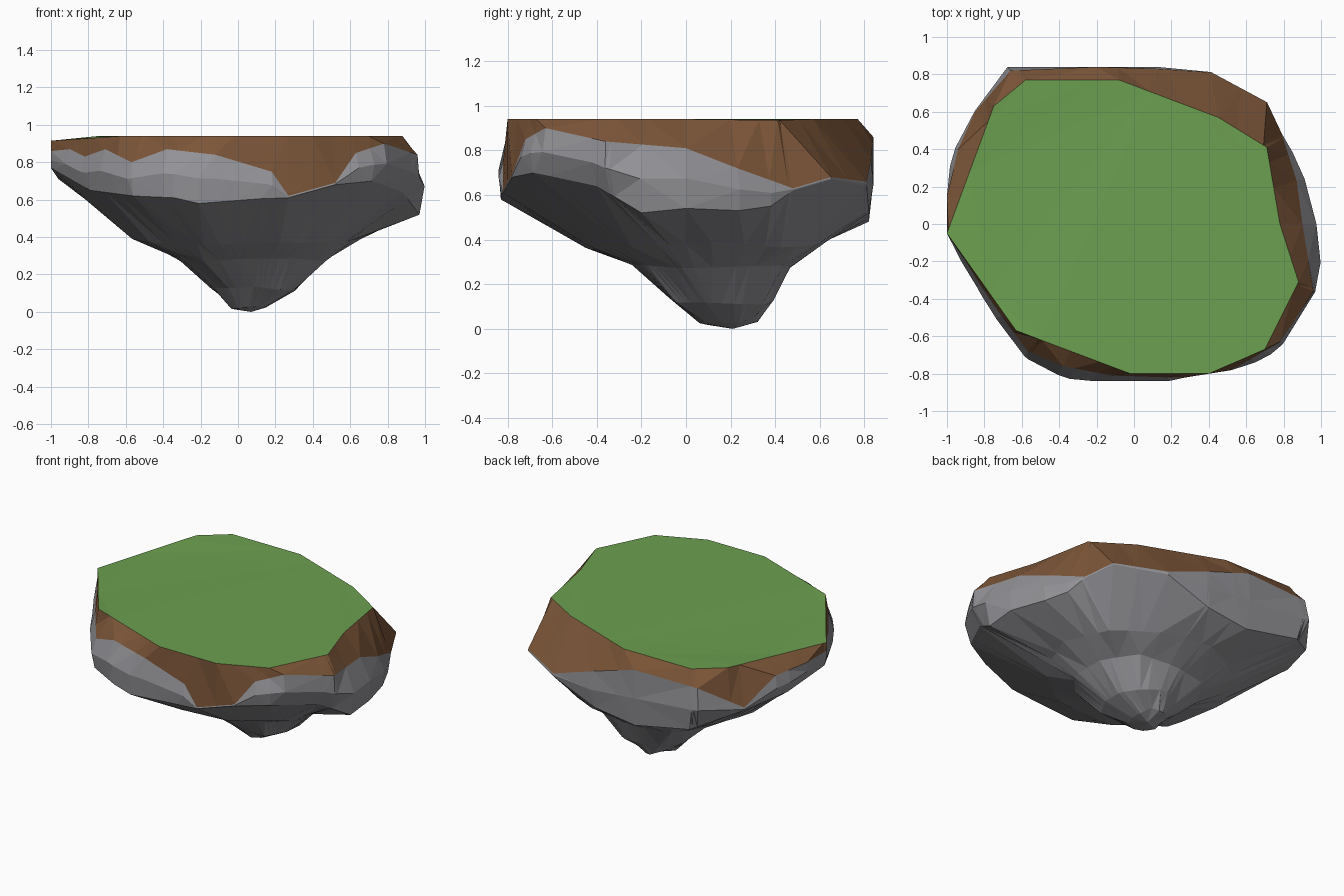
import bpy, bmesh, math, random

if "Cube" in bpy.data.objects:
    bpy.data.objects.remove(bpy.data.objects["Cube"])

random.seed(4)


def material(name, rgb):
    m = bpy.data.materials.new(name)
    m.diffuse_color = (*rgb, 1)
    m.use_nodes = True
    m.node_tree.nodes["Principled BSDF"].inputs["Base Color"].default_value = m.diffuse_color
    return m


grass = material("grass green", (0.15, 0.35, 0.08))
soil = material("soil brown", (0.20, 0.092, 0.04))
rock = material("rock grey", (0.29, 0.29, 0.31))

# Grass edge, lower edge of the soil, and crease where the sides turn under
top = [(-1, -.05, .915), (-.63, -.57, .94), (-.02, -.80, .94), (.40, -.80, .94),
       (.70, -.67, .94), (.88, -.31, .94), (.78, 0, .94), (.71, .41, .935),
       (.45, .57, .94), (-.08, .77, .94), (-.58, .77, .94), (-.75, .63, .94)]
border = [(-1, -.05, .86), (-.90, -.20, .87), (-.82, -.33, .83), (-.71, -.49, .87),
          (-.57, -.68, .80), (-.38, -.76, .87), (-.12, -.81, .84), (.18, -.82, .75),
          (.27, -.82, .62), (.52, -.78, .69), (.63, -.72, .85), (.78, -.63, .90),
          (.96, -.36, .84), (.90, 0, .81), (.87, .23, .72), (.79, .48, .63),
          (.71, .65, .68), (.41, .81, .66), (.12, .83, .76), (-.20, .84, .86),
          (-.66, .82, .85), (-.85, .60, .69), (-.94, .40, .85), (-1, .15, .86)]
crease = [(-1, -.03, .77), (-.79, -.37, .65), (-.56, -.71, .62), (-.34, -.82, .61),
          (-.21, -.83, .58), (.12, -.83, .605), (.27, -.82, .61), (.52, -.78, .68),
          (.72, -.68, .70), (.88, -.40, .64), (.97, -.20, .52), (.97, 0, .54),
          (.90, .24, .53), (.84, .38, .55), (.79, .48, .62), (.71, .65, .67),
          (.41, .81, .64), (.10, .82, .52), (-.20, .82, .48), (-.60, .82, .56),
          (-.85, .60, .67), (-.96, .30, .71)]

# Underside rings: height, x range, y range
under = [(.38, -.56, .65, -.43, .66), (.27, -.33, .46, -.24, .48),
         (.12, -.13, .31, -.08, .40), (.035, -.04, .15, .07, .32)]


def angle(p, c=(0, 0)):
    return math.atan2(p[1] - c[1], p[0] - c[0]) % math.tau


def sample(ring, a, c=(0, 0)):
    """Point of a closed ring in direction a from its centre c."""
    dx, dy = math.cos(a), math.sin(a)
    for p, q in zip(ring, ring[1:] + ring[:1]):
        span = (angle(q, c) - angle(p, c)) % math.tau
        if (a - angle(p, c)) % math.tau <= span + 1e-9:
            sp = dx * (p[1] - c[1]) - dy * (p[0] - c[0])
            sq = dx * (q[1] - c[1]) - dy * (q[0] - c[0])
            t = sp / (sp - sq) if abs(sp - sq) > 1e-9 else 0
            return tuple(u + (v - u) * t for u, v in zip(p, q))
    return ring[0]


def rough_ring(z, x0, x1, y0, y1, n=10):
    """Irregular polygon filling the given ranges."""
    cx, cy = (x0 + x1) / 2, (y0 + y1) / 2
    start = random.choice((0, math.pi / n))
    pts = []
    for i in range(n):
        a = start + math.tau * i / n
        k = random.uniform(.97, 1.1)
        pts.append((cx + (x1 - x0) / 2 * k * math.cos(a),
                    cy + (y1 - y0) / 2 * k * math.sin(a),
                    z + random.uniform(-.02, .02)))
    return pts, (cx, cy)


# Directions at which all rings get a vertex
angles = []
for a in sorted(angle(p) for p in top + border + crease):
    if not angles or a - angles[-1] > .012:
        angles.append(a)

loops = [[sample(r, a) for a in angles] for r in (top, border, crease)]
# Slight bulge of the rock band between soil and crease
bulge = []
for b, c in zip(loops[1], loops[2]):
    k = 1 + .16 * max(0, b[2] - c[2])
    bulge.append(((b[0] + c[0]) / 2 * k, (b[1] + c[1]) / 2 * k, (b[2] + c[2]) / 2))
loops.insert(2, [(max(-1, min(1, x)), max(-.84, min(.84, y)), z) for x, y, z in bulge])
for spec in under:
    ring, c = rough_ring(*spec)
    loops.append([sample(ring, a, c) for a in angles])


def build(name, rings, mat, cap_top=False, tip=None):
    """Loft rings from top to bottom into one flat-shaded part."""
    bm = bmesh.new()
    vs = [[bm.verts.new(p) for p in r] for r in rings]
    n = len(angles)
    for up, lo in zip(vs, vs[1:]):
        for i in range(n):
            j = (i + 1) % n
            bm.faces.new((up[i], lo[i], lo[j], up[j]))
    if cap_top:
        bm.faces.new(vs[0])
    if tip:
        t = bm.verts.new(tip)
        for i in range(n):
            bm.faces.new((vs[-1][i], t, vs[-1][(i + 1) % n]))
    bmesh.ops.remove_doubles(bm, verts=bm.verts, dist=.001)
    bmesh.ops.triangulate(bm, faces=bm.faces)
    me = bpy.data.meshes.new(name)
    bm.to_mesh(me)
    bm.free()
    me.materials.append(mat)
    bpy.context.collection.objects.link(bpy.data.objects.new(name, me))


build("grass_top", loops[:1], grass, cap_top=True)
build("soil_band", loops[:2], soil)
build("rock_base", loops[1:], rock, tip=(.07, .21, 0))
